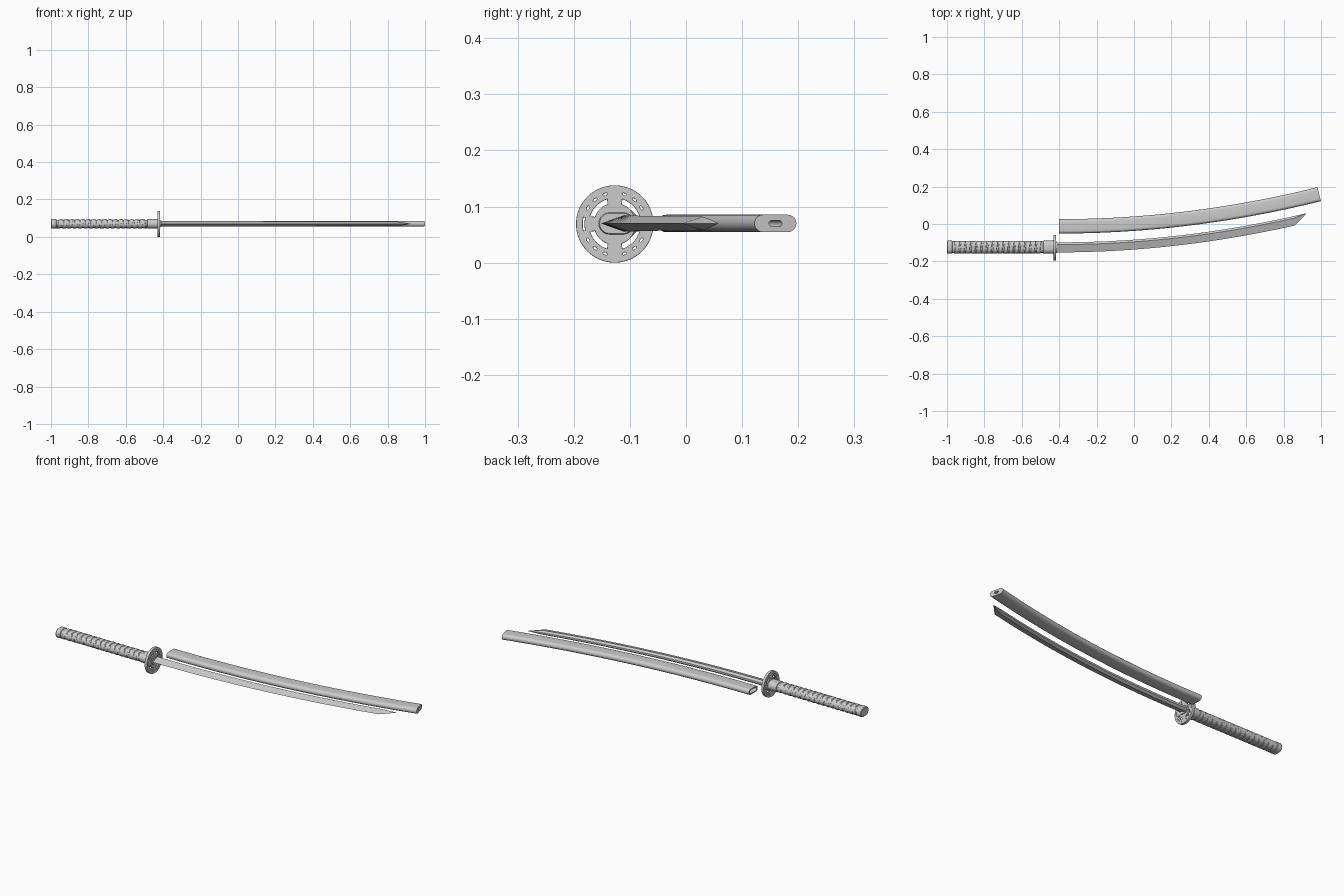
import bpy, bmesh
from math import sin, cos, pi, radians
from mathutils import Vector

if "Cube" in bpy.data.objects:
    bpy.data.objects.remove(bpy.data.objects["Cube"])

ZC = 0.07      # height of all centrelines
HY = -0.124    # handle axis
K = 0.089      # curvature of blade and scabbard


def finish(ob, angle=35):
    bpy.ops.object.select_all(action='DESELECT')
    ob.select_set(True)
    bpy.context.view_layer.objects.active = ob
    bpy.ops.object.shade_smooth_by_angle(angle=radians(angle))
    return ob


def loft(name, rings, closed=False, angle=35):
    """Skin a list of equal-length point rings; cap the ends or join them."""
    bm = bmesh.new()
    vs = [[bm.verts.new(p) for p in r] for r in rings]
    n, m = len(vs[0]), len(vs)
    for i in range(m if closed else m - 1):
        a, b = vs[i], vs[(i + 1) % m]
        for j in range(n):
            k = (j + 1) % n
            bm.faces.new((a[j], a[k], b[k], b[j]))
    if not closed:
        bm.faces.new(vs[0])
        bm.faces.new(vs[-1])
    bmesh.ops.recalc_face_normals(bm, faces=bm.faces)
    me = bpy.data.meshes.new(name)
    bm.to_mesh(me)
    bm.free()
    ob = bpy.data.objects.new(name, me)
    bpy.context.collection.objects.link(ob)
    return finish(ob, angle)


def stadium(w, h, steps=10):
    """Rounded slot outline, w wide and h high."""
    r, d = h / 2, (w - h) / 2
    right = [-pi / 2 + pi * i / steps for i in range(steps + 1)]
    return ([(d + r * cos(a), r * sin(a)) for a in right] +
            [(-d - r * cos(a), -r * sin(a)) for a in right])


def bend(x, y0, sec):
    """Place a cross-section square to the curved path at x."""
    t = Vector((1, 2 * K * (x + 0.4), 0)).normalized()
    n = Vector((-t.y, t.x, 0))
    c = Vector((x, y0 + K * (x + 0.4) ** 2, ZC))
    return [c + n * u + Vector((0, 0, v)) for u, v in sec]


# scabbard: outer shell with a slot-shaped bore
N = 28
xs = [-0.4 + 1.39 * i / N for i in range(N + 1)]
outer = [bend(x, -0.0125, stadium(0.077, 0.031)) for x in xs]
inner = [bend(x, -0.0125, stadium(0.058 - 0.034 * i / N, 0.018 - 0.007 * i / N))
         for i, x in enumerate(xs)]
loft("scabbard", outer + inner[::-1], closed=True)


# blade: wedge section with ridge near the spine, slanted tip
def blade_section(w, t):
    return [(-w, 0), (-0.22 * w, t), (0, t * 0.35), (0, -t * 0.35), (-0.22 * w, -t)]


bx = [-0.42 + 1.27 * i / N for i in range(N + 1)]
rings = [bend(x, -0.098, blade_section(0.054 - 0.004 * i / N, 0.015 - 0.003 * i / N))
         for i, x in enumerate(bx)]
rings += [bend(0.885, -0.098, blade_section(0.026, 0.007)),
          bend(0.922, -0.098, blade_section(0.001, 0.0005))]
loft("blade", rings, angle=12)


# handle parts: straight rounded sections along x
def bar(name, stations):
    return loft(name, [[(x, HY + u, ZC + v) for u, v in stadium(w, h)]
                       for x, w, h in stations])


bar("handle_core", [(-0.985, 0.062, 0.043), (-0.45, 0.062, 0.043)])
bar("pommel", [(-1.0, 0.064, 0.044), (-0.997, 0.069, 0.049),
               (-0.972, 0.069, 0.049), (-0.970, 0.064, 0.044)])
bar("handle_collar", [(-0.486, 0.064, 0.044), (-0.484, 0.070, 0.050),
                      (-0.432, 0.070, 0.050)])
bar("guard_washer", [(-0.434, 0.08, 0.054), (-0.413, 0.06, 0.036)])


# cord wrap: two opposed spiral ribbons crossing over the flat sides
def ribbon(name, sign, lift):
    turns, width = 16, 0.021
    path = stadium(0.065 + lift, 0.046 + lift, 7)
    pts = len(path)
    pitch = (0.485 - width) / turns
    bm = bmesh.new()
    prev = None
    for i in range(turns * pts + 1):
        u, v = path[(sign * i) % pts]
        x = -0.971 + pitch * i / pts
        row = [bm.verts.new((x + o * width, HY + u * s, ZC + v * s))
               for o, s in ((0, 0.93), (0.08, 1), (0.5, 1.03), (0.92, 1), (1, 0.93))]
        if prev:
            for j in range(4):
                f = (prev[j], row[j], row[j + 1], prev[j + 1])
                bm.faces.new(f if sign < 0 else f[::-1])
        prev = row
    me = bpy.data.meshes.new(name)
    bm.to_mesh(me)
    bm.free()
    ob = bpy.data.objects.new(name, me)
    bpy.context.collection.objects.link(ob)
    finish(ob)


ribbon("cord_wrap_a", 1, 0.0)
ribbon("cord_wrap_b", -1, 0.002)

# guard: pierced disc from a filled flat curve
cu = bpy.data.curves.new("guard", 'CURVE')
cu.dimensions = '2D'
cu.fill_mode = 'BOTH'
cu.extrude = 0.006
cu.bevel_depth = 0.0015
cu.bevel_resolution = 1


def outline(pts):
    s = cu.splines.new('POLY')
    s.points.add(len(pts) - 1)
    for p, (a, b) in zip(s.points, pts):
        p.co = (a, b, 0, 1)
    s.use_cyclic_u = True


def arc(r, a0, a1, n=10):
    return [(r * cos(radians(a0 + (a1 - a0) * i / n)),
             r * sin(radians(a0 + (a1 - a0) * i / n))) for i in range(n + 1)]


outline(arc(0.0675, 0, 354.375, 63))
for q in range(4):
    c = 90 * q
    outline(arc(0.0475, c + 15, c + 75) + arc(0.036, c + 72, c + 18))
for c in (0, 180):
    outline(arc(0.0585, c - 14, c + 14) + arc(0.0525, c + 13, c - 13))
for base in (0, 180):
    for a in (31, 51, 72, 108, 129, 149):
        t = radians(base + a)
        outline([(0.0555 * cos(t) + 0.0055 * cos(b) * -sin(t) + 0.0035 * sin(b) * cos(t),
                  0.0555 * sin(t) + 0.0055 * cos(b) * cos(t) + 0.0035 * sin(b) * sin(t))
                 for b in [2 * pi * i / 12 for i in range(12)]])
guard = bpy.data.objects.new("guard", cu)
bpy.context.collection.objects.link(guard)
guard.location = (-0.424, -0.127, 0.069)
guard.rotation_euler = (pi / 2, 0, pi / 2)
bpy.ops.object.select_all(action='DESELECT')
guard.select_set(True)
bpy.context.view_layer.objects.active = guard
bpy.ops.object.convert(target='MESH')
finish(bpy.context.view_layer.objects.active)
